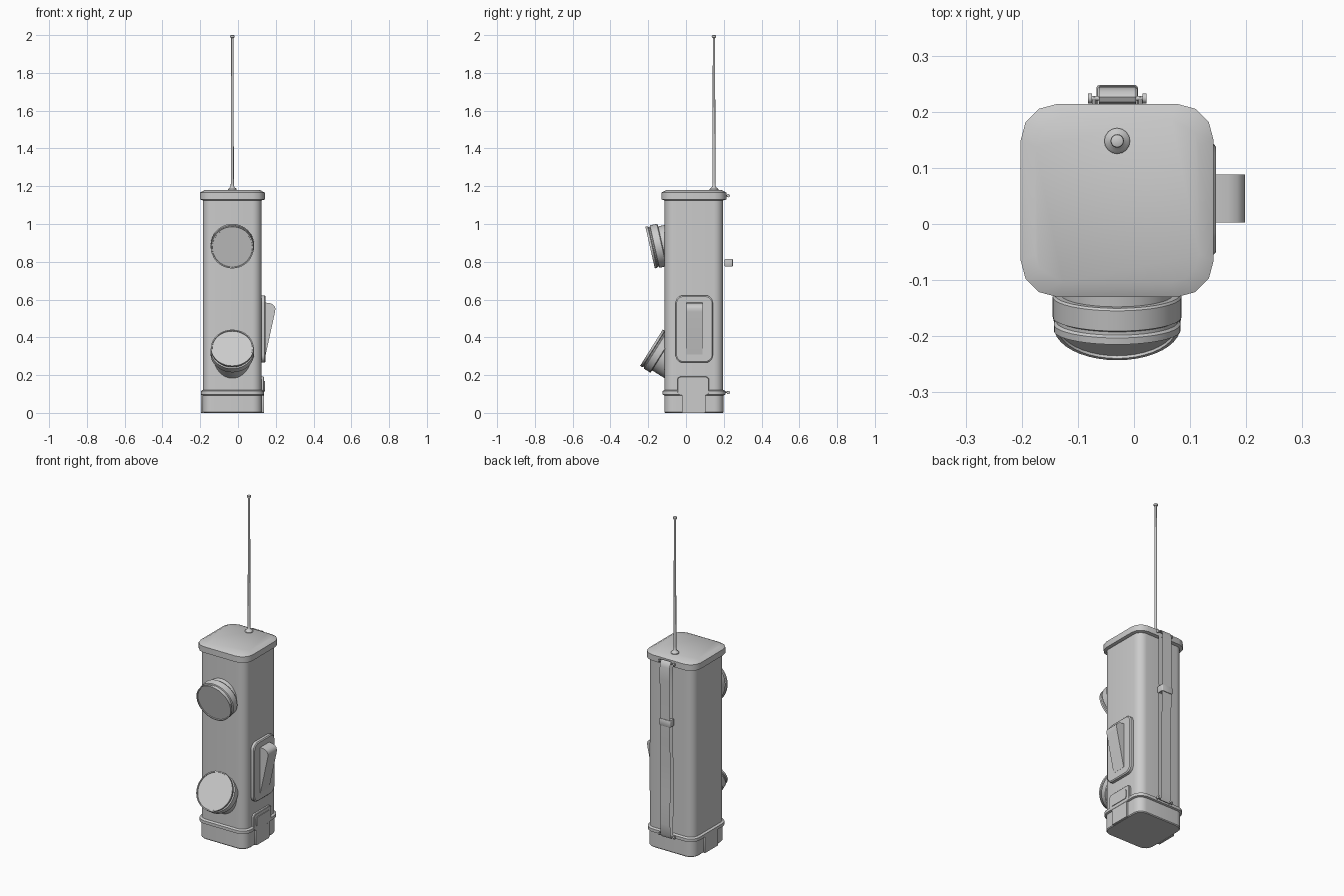
import bpy, bmesh
from math import sin, cos, pi, radians
from mathutils import Vector, Matrix

if "Cube" in bpy.data.objects:
    bpy.data.objects.remove(bpy.data.objects["Cube"])

CX, CY = -0.03, 0.042          # centre of the case


def finish(name, bm, angle=35):
    bmesh.ops.recalc_face_normals(bm, faces=bm.faces[:])
    me = bpy.data.meshes.new(name)
    bm.to_mesh(me)
    bm.free()
    ob = bpy.data.objects.new(name, me)
    bpy.context.collection.objects.link(ob)
    bpy.ops.object.select_all(action='DESELECT')
    ob.select_set(True)
    bpy.context.view_layer.objects.active = ob
    bpy.ops.object.shade_smooth_by_angle(angle=radians(angle))
    return ob


def bridge(bm, loops, cap=True):
    n = len(loops[0])
    for a, b in zip(loops, loops[1:]):
        for i in range(n):
            j = (i + 1) % n
            bm.faces.new((a[i], a[j], b[j], b[i]))
    if cap:
        bm.faces.new(loops[0])
        bm.faces.new(loops[-1])


def rounded(name, rings, seg=3, mat=Matrix.Translation((CX, CY, 0))):
    """Stack of rounded rectangles: (half width, half depth, radius, height)."""
    bm = bmesh.new()
    loops = []
    for hx, hy, r, z in rings:
        loop = []
        for k, (sx, sy) in enumerate(((1, 1), (-1, 1), (-1, -1), (1, -1))):
            for s in range(seg + 1):
                a = (k + s / seg) * pi / 2
                p = Vector((sx * (hx - r) + r * cos(a), sy * (hy - r) + r * sin(a), z))
                loop.append(bm.verts.new(mat @ p))
        loops.append(loop)
    bridge(bm, loops)
    return finish(name, bm)


def lathe(name, profile, origin, axis, seg=32):
    """Turned part: (radius, distance along axis)."""
    bm = bmesh.new()
    rot = Vector(axis).to_track_quat('Z', 'Y')
    loops = [[bm.verts.new(Vector(origin) + rot @ Vector(
        (r * cos(2 * pi * i / seg), r * sin(2 * pi * i / seg), t)))
        for i in range(seg)] for r, t in profile]
    bridge(bm, loops)
    return finish(name, bm)


def extrude_x(name, pts, x0, x1):
    """Closed (y, z) outline swept in x, left open at the ends."""
    bm = bmesh.new()
    bridge(bm, [[bm.verts.new((x, y, z)) for y, z in pts] for x in (x0, x1)], cap=False)
    return finish(name, bm, 50)


# Case
rounded("body", [(.155, .155, .05, .1), (.155, .155, .05, 1.14)], 6)
rounded("base", [(.153, .153, .05, 0), (.157, .157, .05, .005), (.157, .157, .05, .1)], 6)
rounded("base_rim", [(.158, .158, .055, .093), (.167, .167, .06, .097),
                     (.167, .167, .06, .115), (.158, .158, .055, .121)], 6)
rounded("top_cap", [(.155, .155, .05, 1.125), (.172, .172, .065, 1.13),
                    (.172, .172, .065, 1.166), (.146, .146, .05, 1.18)], 3)

# Earpiece tilts down, mouthpiece tilts up
for name, face, axis, depth in (
        ("earpiece", (CX, -.19, .875), (0, -.975, -.22), .12),
        ("mouthpiece", (CX, -.183, .345), (0, -.85, .53), .16)):
    lathe(name, [(.1, -depth), (.1, -.066), (.112, -.066), (.115, -.062), (.115, -.025),
                 (.108, -.022), (.108, -.016), (.113, -.012), (.113, 0),
                 (.107, 0), (.106, -.005)], face, axis, 40)

# Side plates: local x -> y, local y -> z, local z -> x
SIDE = Matrix(((0, 0, 1, 0), (1, 0, 0, 0), (0, 1, 0, 0), (0, 0, 0, 1)))


def side(y, z, x=.125):
    return Matrix.Translation((x, y, z)) @ SIDE


rounded("lever_plate", [(.1, .178, .04, -.005), (.1, .178, .04, .016),
                        (.094, .172, .036, .021)], 5, side(.044, .444))
rounded("latch_arch", [(.084, .05, .018, -.005), (.084, .05, .018, .010),
                       (.081, .047, .016, .013)], 4, side(.038, .142))
rounded("latch_inset", [(.062, .028, .01, 0), (.062, .028, .01, .017)], 3, side(.038, .142))
for tag, x in (("right", .125), ("left", CX - .167)):
    rounded("base_clip_" + tag, [(.062, .05, .004, 0), (.062, .05, .004, .012)],
            2, side(.04, .05, x))

# Push-to-talk lever: wedge outline in (x, z)
bm = bmesh.new()
outline = [(.135, .31), (.147, .31), (.196, .535), (.198, .552), (.194, .565),
           (.184, .575), (.168, .581), (.135, .585)]
bridge(bm, [[bm.verts.new((x, y, z)) for x, z in outline] for y in (.003, .088)])
finish("talk_lever", bm)

# Antenna
lathe("antenna", [(.023, 1.175), (.023, 1.184), (.018, 1.19), (.012, 1.194), (.009, 1.2),
                  (.008, 1.22), (.006, 1.985), (.011, 1.988), (.012, 1.993),
                  (.011, 1.998), (.006, 2.0)], (CX, .148, 0), (0, 0, 1), 16)

# Strap pins with end discs and short mounting posts
for tag, z in (("top", 1.15), ("bottom", .108)):
    lathe("strap_pin_" + tag, [(.009, -.052), (.009, -.045), (.004, -.045),
                               (.004, .045), (.009, .045), (.009, .052)],
          (CX, .224, z), (1, 0, 0), 12)
    for s in (-1, 1):
        lathe("pin_post_" + tag, [(.004, 0), (.004, .03)],
              (CX + s * .041, .196, z), (0, 1, 0), 8)

# Carry strap: thin slightly wavy loop around both pins, with keeper
outer = [(.217, 1.158), (.226, 1.163), (.236, 1.156), (.244, 1.13), (.245, 1.05),
         (.241, .93), (.243, .82), (.241, .7), (.236, .55), (.235, .42), (.239, .3),
         (.239, .18), (.235, .115), (.226, .098)]
inner = [(.217, .102), (.213, .14), (.209, .25), (.206, .4), (.209, .55), (.213, .7),
         (.214, .82), (.21, .95), (.21, 1.05), (.214, 1.14)]
extrude_x("strap", outer + inner, CX - .032, CX + .034)
rounded("strap_keeper", [(.035, .02, .006, .775), (.037, .022, .006, .78),
                         (.037, .022, .006, .81), (.035, .02, .006, .815)],
        3, Matrix.Translation((CX, .226, 0)))
